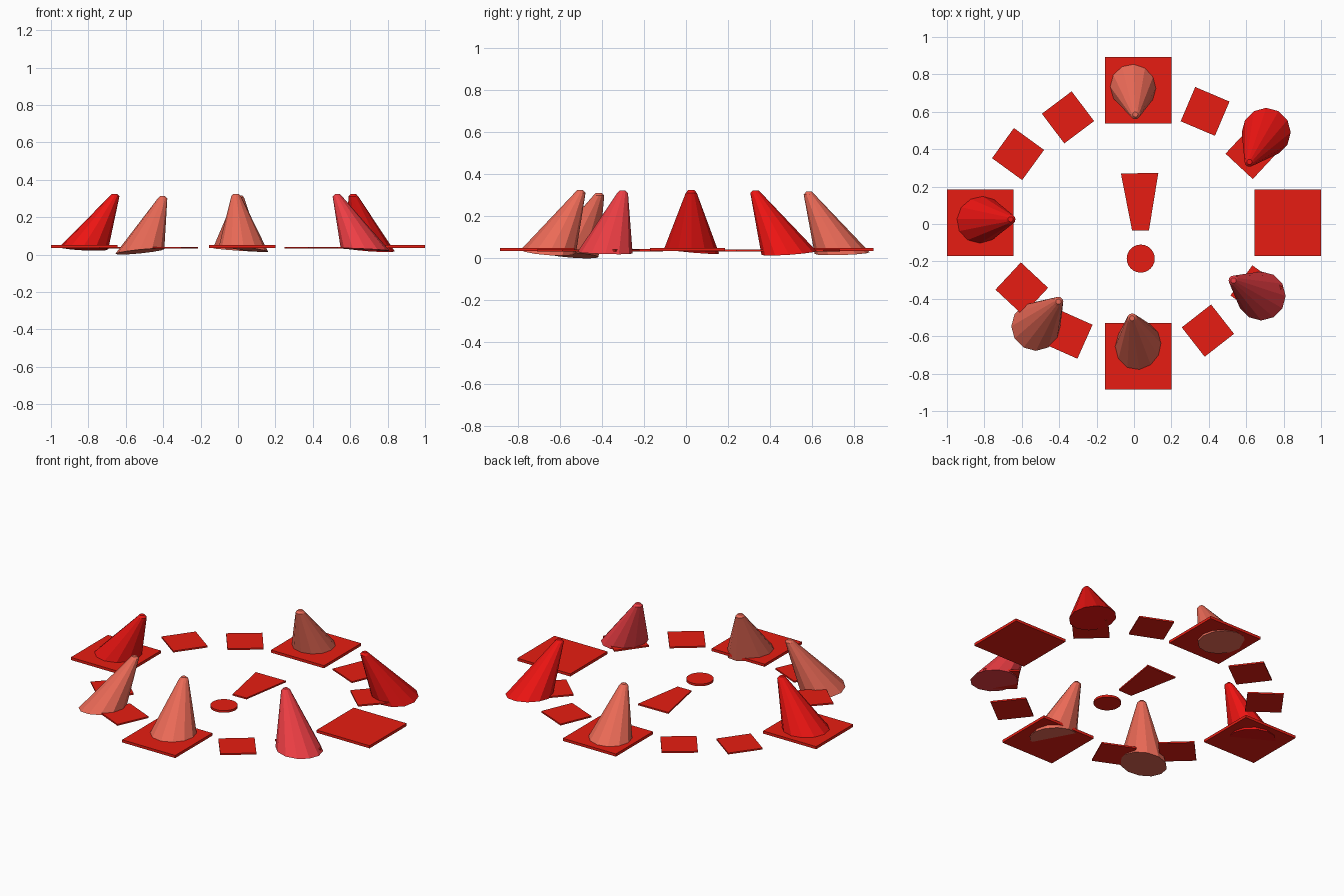
import bpy
import bmesh
from math import cos, sin, pi, radians

if "Cube" in bpy.data.objects:
    bpy.data.objects.remove(bpy.data.objects["Cube"])


def material(name, rgb):
    m = bpy.data.materials.new(name)
    m.diffuse_color = (*rgb, 1)
    m.use_nodes = True
    m.node_tree.nodes["Principled BSDF"].inputs["Base Color"].default_value = m.diffuse_color
    return m


RED = material("plate_red", (0.80, 0.012, 0.006))
BRIGHT = material("bright_red", (0.84, 0.007, 0.006))
SALMON = material("salmon", (0.83, 0.145, 0.095))
CRIMSON = material("crimson", (0.85, 0.048, 0.058))


def loft(name, rings, mat):
    """Skin a stack of equal-length point rings and cap both ends."""
    bm = bmesh.new()
    vs = [[bm.verts.new(p) for p in ring] for ring in rings]
    n = len(vs[0])
    for a, b in zip(vs, vs[1:]):
        for i in range(n):
            j = (i + 1) % n
            bm.faces.new((a[i], a[j], b[j], b[i]))
    bm.faces.new(vs[0][::-1])
    bm.faces.new(vs[-1])
    bmesh.ops.recalc_face_normals(bm, faces=bm.faces[:])
    me = bpy.data.meshes.new(name)
    bm.to_mesh(me)
    bm.free()
    me.materials.append(mat)
    ob = bpy.data.objects.new(name, me)
    bpy.context.collection.objects.link(ob)
    return ob


def slab(name, outline, z0, z1):
    return loft(name, [[(x, y, z) for x, y in outline] for z in (z0, z1)], RED)


def square(cx, cy, size, deg=0):
    r = size / 2 ** 0.5
    return [(cx + r * cos(radians(deg + 45 + 90 * k)),
             cy + r * sin(radians(deg + 45 + 90 * k))) for k in range(4)]


def circle(cx, cy, r, n):
    return [(cx + r * cos(2 * pi * k / n), cy + r * sin(2 * pi * k / n)) for k in range(n)]


# Four large plates
for name, x, y in [("left", -0.823, 0.007), ("right", 0.823, 0.007),
                   ("back", 0.022, 0.715), ("front", 0.022, -0.708)]:
    slab("large_plate_" + name, square(x, y, 0.355), 0.034, 0.05)

# Eight small tiles between them
tiles = [(-0.353, 0.570, 37), (-0.62, 0.374, -36), (0.38, 0.602, -23), (0.63, 0.381, -43),
         (-0.60, -0.346, -43), (-0.353, -0.589, -24), (0.395, -0.570, 38), (0.655, -0.36, -36)]
for i, (x, y, a) in enumerate(tiles):
    slab(f"small_tile_{i + 1}", square(x, y, 0.199, a), 0.032, 0.041)

# Centre marker: tapered bar and disc
slab("marker_bar", [(-0.07, 0.27), (-0.01, -0.036), (0.08, -0.034), (0.13, 0.273)], 0.032, 0.041)
slab("marker_disc", circle(0.036, -0.185, 0.075, 24), 0.032, 0.045)

# Leaning cones: base centre, base slope (x, y), tip centre
cones = [
    ("left", (-0.825, 0.027, 0.034), (-0.05, -0.09), (-0.66, 0.025, 0.325), BRIGHT),
    ("back", (-0.003, 0.743, 0.025), (-0.07, 0.03), (0.007, 0.586, 0.317), SALMON),
    ("back_right", (0.707, 0.490, 0.026), (-0.07, 0.07), (0.617, 0.332, 0.324), BRIGHT),
    ("front_right", (0.680, -0.385, 0.027), (-0.05, -0.03), (0.532, -0.302, 0.323), CRIMSON),
    ("front_left", (-0.525, -0.547, 0.0165), (0.10, -0.08), (-0.404, -0.415, 0.312), SALMON),
    ("front", (0.030, -0.655, 0.032), (-0.13, -0.07), (-0.01, -0.504, 0.325), SALMON),
]
for name, (bx, by, bz), (gx, gy), (tx, ty, tz), mat in cones:
    base = [(x, y, bz + gx * (x - bx) + gy * (y - by)) for x, y in circle(bx, by, 0.131, 12)]
    rim = [(x, y, tz - 0.013) for x, y in circle(tx, ty, 0.026, 12)]
    cap = [(x, y, tz) for x, y in circle(tx, ty, 0.014, 12)]
    loft("cone_" + name, [base, rim, cap], mat)
